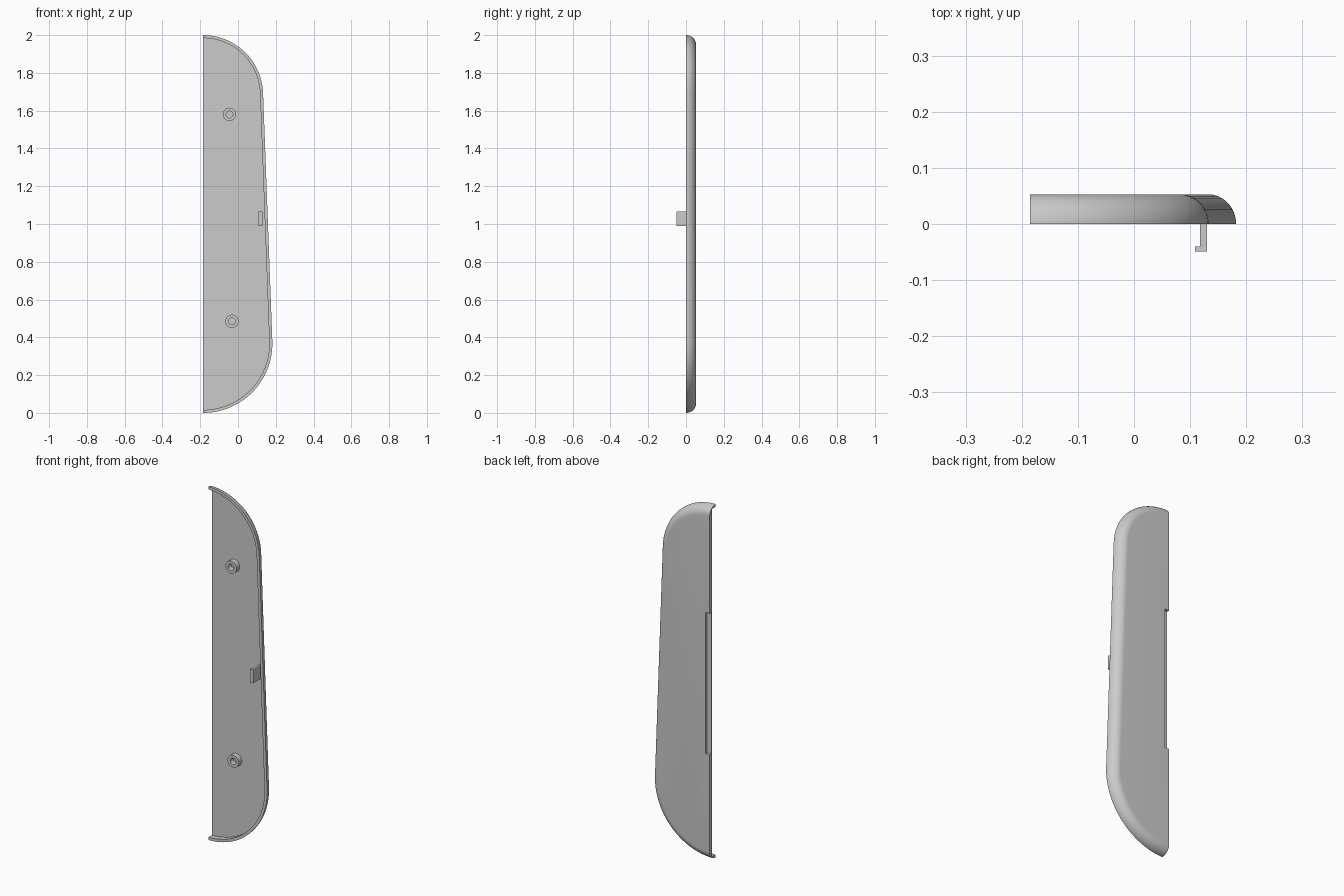
import bpy, bmesh
from math import sin, cos, asin, pi, radians

cube = bpy.data.objects.get("Cube")
if cube:
    bpy.data.objects.remove(cube)

OPEN_X = -0.185            # flat open edge of the half cover
R_TOP, R_BOTTOM = 0.318, 0.367
DEPTH, FLOOR, WALL, ROUND = 0.053, 0.03, 0.016, 0.05

grey = bpy.data.materials.new("plain_grey")
grey.use_nodes = True
grey.diffuse_color = (0.6, 0.6, 0.6, 1)
grey.node_tree.nodes["Principled BSDF"].inputs["Base Color"].default_value = (0.6, 0.6, 0.6, 1)


def finish(name, bm):
    """Turn a bmesh into a named object with the shared material."""
    bmesh.ops.recalc_face_normals(bm, faces=bm.faces)
    mesh = bpy.data.meshes.new(name)
    bm.to_mesh(mesh)
    bm.free()
    mesh.materials.append(grey)
    obj = bpy.data.objects.new(name, mesh)
    bpy.context.collection.objects.link(obj)
    return obj


def activate(obj):
    bpy.ops.object.select_all(action='DESELECT')
    obj.select_set(True)
    bpy.context.view_layer.objects.active = obj


def smooth(obj):
    activate(obj)
    bpy.ops.object.shade_smooth_by_angle(angle=radians(30))


def outline(inset, steps=32):
    """Two arcs joined by their common tangent, shrunk by inset."""
    top_z, low_z = 2 - R_TOP, R_BOTTOM
    tilt = asin((R_BOTTOM - R_TOP) / (top_z - low_z))
    points = []
    for centre, radius, start, end in ((top_z, R_TOP, pi / 2, tilt),
                                       (low_z, R_BOTTOM, tilt, -pi / 2)):
        for i in range(steps + 1):
            a = start + (end - start) * i / steps
            r = radius - inset
            points.append((OPEN_X + r * cos(a), centre + r * sin(a)))
    return points


def box(name, x, y, z):
    bm = bmesh.new()
    bmesh.ops.create_cube(bm, size=1)
    for v in bm.verts:
        for axis, (low, high) in enumerate((x, y, z)):
            v.co[axis] = low if v.co[axis] < 0 else high
    return finish(name, bm)


# Cover shell: inner floor, inner wall, lip, rounded outside, flat back
profile = [(WALL, FLOOR), (WALL, 0)]
for i in range(13):
    a = pi / 2 * i / 12
    profile.append((ROUND * (1 - cos(a)), DEPTH * sin(a)))
bm = bmesh.new()
rings = [[bm.verts.new((x, y, z)) for x, z in outline(inset)] for inset, y in profile]
for a, b in zip(rings, rings[1:]):
    for i in range(len(a) - 1):
        bm.faces.new((a[i], a[i + 1], b[i + 1], b[i]))
bm.faces.new(rings[0])
bm.faces.new(rings[-1])
bm.faces.new([r[0] for r in rings] + [r[-1] for r in reversed(rings)])
shell = finish("cover_shell", bm)

# Shallow recess along the open edge of the back
cutter = box("recess_cutter", (OPEN_X - 0.1, OPEN_X + 0.027), (DEPTH - 0.016, DEPTH + 0.1), (0.6, 1.4))
cutter.hide_render = True
cut = shell.modifiers.new("recess", 'BOOLEAN')
cut.operation = 'DIFFERENCE'
cut.solver = 'EXACT'
cut.object = cutter
activate(shell)
bpy.ops.object.modifier_apply(modifier=cut.name)
bpy.data.objects.remove(cutter)
smooth(shell)


# Hollow screw bosses on the inner floor
def boss(name, cx, cz, outer=0.035, inner=0.018, front=0.002, sides=32):
    bm = bmesh.new()
    rings = []
    for r, y in ((outer, FLOOR + 0.002), (outer, front), (inner, front), (inner, FLOOR)):
        rings.append([bm.verts.new((cx + r * cos(2 * pi * i / sides), y,
                                    cz + r * sin(2 * pi * i / sides))) for i in range(sides)])
    for a, b in zip(rings, rings[1:]):
        for i in range(sides):
            j = (i + 1) % sides
            bm.faces.new((a[i], a[j], b[j], b[i]))
    bm.faces.new(rings[0])
    bm.faces.new(rings[-1])
    smooth(finish(name, bm))


boss("upper_screw_boss", -0.045, 1.58)
boss("lower_screw_boss", -0.032, 0.485)

# Snap hook: an L-shaped section extruded upward
section = [(0.13, FLOOR + 0.002), (0.13, -0.049), (0.109, -0.049),
           (0.109, -0.04), (0.118, -0.04), (0.118, FLOOR + 0.002)]
bm = bmesh.new()
face = bm.faces.new([bm.verts.new((x, y, 0.99)) for x, y in section])
new = bmesh.ops.extrude_face_region(bm, geom=[face])["geom"]
bmesh.ops.translate(bm, vec=(0, 0, 0.075), verts=[g for g in new if isinstance(g, bmesh.types.BMVert)])
finish("snap_hook", bm)
